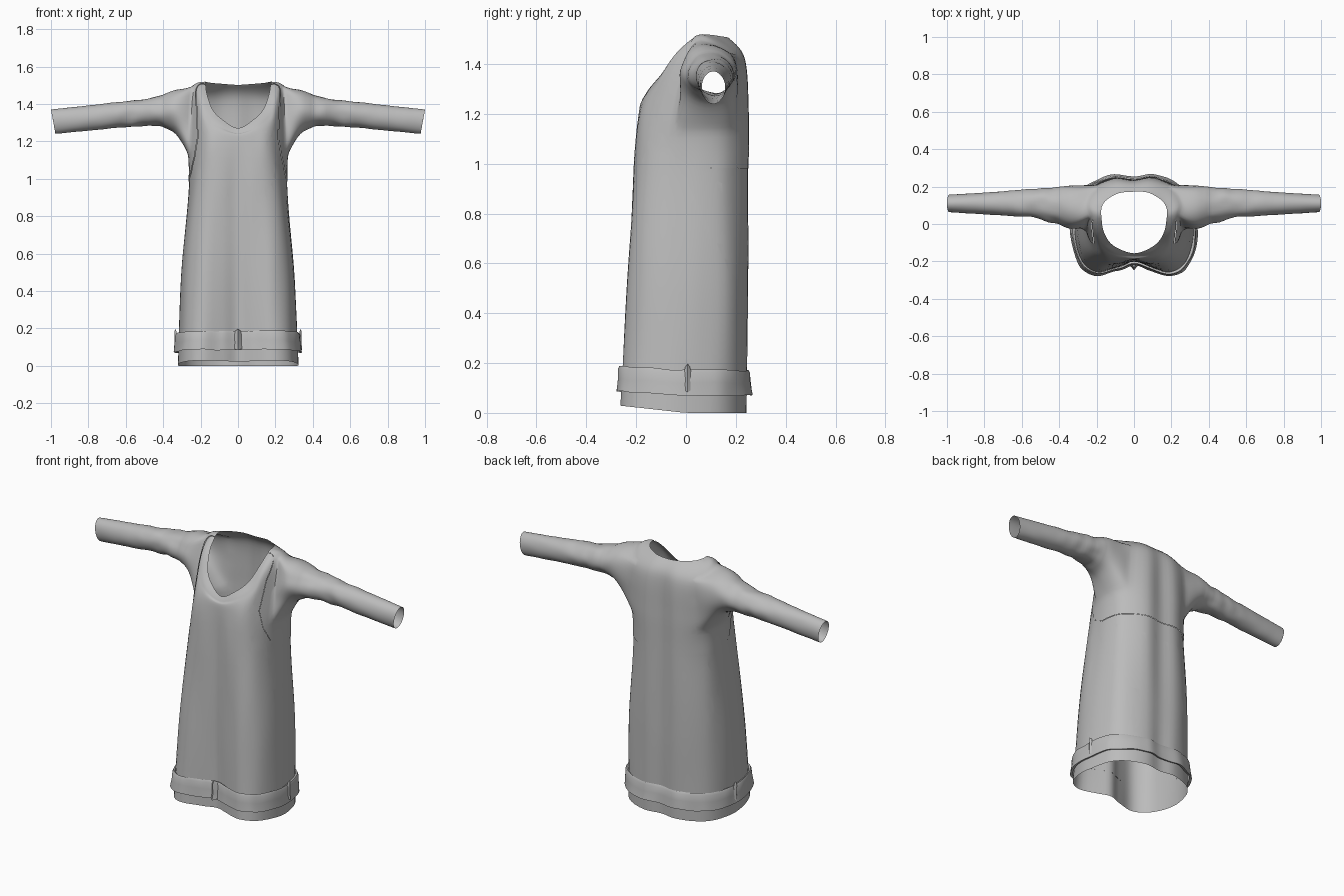
import bpy
import bmesh
import math
from mathutils import Vector, noise

cube = bpy.data.objects.get("Cube")
if cube:
    bpy.data.objects.remove(cube, do_unlink=True)

cloth = bpy.data.materials.new("grey cloth")
cloth.use_nodes = True
GREY = (0.5, 0.5, 0.5, 1)
cloth.diffuse_color = GREY
cloth.node_tree.nodes["Principled BSDF"].inputs["Base Color"].default_value = GREY


def spline(p0, p1, p2, p3, t):
    """Catmull-Rom between p1 and p2."""
    return 0.5 * (2 * p1 + (p2 - p0) * t + (2 * p0 - 5 * p1 + 4 * p2 - p3) * t * t
                  + (3 * p1 - p0 - 3 * p2 + p3) * t ** 3)


def closed_at(points, t):
    i, n = int(t), len(points)
    return spline(*(points[(i + k) % n] for k in (-1, 0, 1, 2)), t - i)


def open_at(points, t):
    i, n = min(int(t), len(points) - 2), len(points) - 1
    return spline(*(points[max(0, min(n, i + k))] for k in (-1, 0, 1, 2)), t - i)


def section(half, z=None):
    """Closed ring from a front-to-back half outline."""
    pts = [Vector(p) if z is None else Vector((*p, z)) for p in half]
    return pts + [Vector((-p.x, p.y, p.z)) for p in pts[-2:0:-1]]


def make_object(name, bm):
    mesh = bpy.data.meshes.new(name)
    bm.to_mesh(mesh)
    mesh.materials.append(cloth)
    ob = bpy.data.objects.new(name, mesh)
    bpy.context.collection.objects.link(ob)
    bpy.ops.object.select_all(action="DESELECT")
    ob.select_set(True)
    bpy.context.view_layer.objects.active = ob
    bpy.ops.object.shade_smooth_by_angle(angle=math.radians(50))
    return ob


def bridge(bm, low, high):
    n = len(low)
    return [bm.faces.new((low[j], low[(j + 1) % n], high[(j + 1) % n], high[j]))
            for j in range(n)]


# Key cross-sections of the gown, hem to neckline
hem = section([(0, -.2), (.08, -.23), (.19, -.262), (.28, -.21), (.32, -.08),
               (.31, .06), (.25, .18), (.11, .24), (0, .23)], 0)
waist = section([(0, -.195), (.08, -.21), (.16, -.2), (.22, -.15), (.255, -.05),
                 (.26, .07), (.23, .17), (.11, .245), (0, .235)], .97)
chest = section([(0, -.185), (.08, -.185), (.15, -.175), (.2, -.13), (.25, -.03),
                 (.265, .08), (.23, .18), (.11, .245), (0, .235)], 1.21)
shoulder = section([(0, -.17, 1.245), (.1, -.155, 1.285), (.17, -.11, 1.34),
                    (.21, -.05, 1.42), (.235, .04, 1.48), (.26, .11, 1.46),
                    (.21, .19, 1.42), (.1, .23, 1.42), (0, .225, 1.42)])
neck = section([(0, -.155, 1.27), (.08, -.13, 1.315), (.135, -.09, 1.37),
                (.165, -.03, 1.45), (.175, .04, 1.51), (.17, .09, 1.515),
                (.14, .13, 1.51), (.08, .165, 1.505), (0, .17, 1.5)])
thigh = []
for a, b in zip(hem, waist):
    p = (a + b) / 2
    thigh.append(Vector((p.x * 1.04, p.y * 1.02, p.z)))
KEYS = [hem, thigh, waist, chest, shoulder, neck]
COLS, SUB = 64, 8


def gown_point(u, v):
    p = open_at([closed_at(ring, u) for ring in KEYS], v)
    fold = noise.noise(Vector((p.x * 9, p.y * 9, p.z * 2)))
    out = Vector((p.x, p.y, 0)).normalized()
    p += out * fold * .005
    p.z += max(0, -p.y) * .11 * max(0, 1 - v)   # hem rises at the front
    return p


# Gown body, leaving two armholes
bm = bmesh.new()
rows = [[bm.verts.new(gown_point(j / 4, i / SUB)) for j in range(COLS)]
        for i in range(SUB * (len(KEYS) - 1) + 1)]
BOTTOM, TOP = 21, 33
ARMHOLES = {1: (16, 25), -1: (39, 48)}
for i in range(len(rows) - 1):
    for j in range(COLS):
        if BOTTOM <= i < TOP and any(a <= j < b for a, b in ARMHOLES.values()):
            continue
        k = (j + 1) % COLS
        bm.faces.new((rows[i][j], rows[i][k], rows[i + 1][k], rows[i + 1][j]))

# Sleeves: x, centre y, half depth, low z, high z
STATIONS = [(.33, .09, .115, 1.24, 1.475), (.42, .1, .095, 1.28, 1.445),
            (.53, .11, .078, 1.282, 1.42), (.65, .11, .068, 1.272, 1.41),
            (.82, .11, .057, 1.255, 1.39), (1, .11, .047, 1.24, 1.37)]
for side, (left, right) in ARMHOLES.items():
    loop = ([(BOTTOM, j) for j in range(left, right)]
            + [(i, right) for i in range(BOTTOM, TOP)]
            + [(TOP, j) for j in range(right, left, -1)]
            + [(i, left) for i in range(TOP, BOTTOM, -1)])
    root = [rows[i][j] for i, j in loop]
    rails = []
    for vert, (i, j) in zip(root, loop):
        ang = math.atan2((2 * i - BOTTOM - TOP) / (TOP - BOTTOM),
                         (2 * j - left - right) / (right - left))
        c, s = math.cos(ang), math.sin(ang)
        rail = [vert.co.copy()]
        for x, cy, depth, low, high in STATIONS:
            slant = .012 * (s - 1) if x == 1 else 0
            rail.append(Vector((side * (x + slant), cy + side * depth * c,
                                (low + high) / 2 + s * (high - low) / 2)))
        rails.append(rail)
    prev, steps = root, 6
    for k in range(1, len(STATIONS) * steps + 1):
        ring = []
        for rail in rails:
            p = open_at(rail, k / steps)
            x = abs(p.x)
            crumple = .009 * max(0, 1 - abs(x - .45) / .3) + .002
            out = Vector((0, p.y - .11, p.z - 1.34)).normalized()
            p += out * crumple * noise.noise(Vector((x * 14, p.y * 16, p.z * 16)))
            ring.append(bm.verts.new(p))
        bridge(bm, prev, ring)
        prev = ring

# Relax the armhole transition
soft = [v for v in bm.verts if .2 < abs(v.co.x) < .4 and v.co.z > 1.02 and not v.is_boundary]
for _ in range(3):
    bmesh.ops.smooth_vert(bm, verts=soft, factor=.5, use_axis_x=True,
                          use_axis_y=True, use_axis_z=True)

# Cut the yoke seam with planes along a convex outline in y and z
SEAM = [(.3, .98), (.03, .985), (-.05, 1.03), (-.095, 1.12), (-.105, 1.22),
        (-.05, 1.38), (.05, 1.53)]
planes = []
for (y0, z0), (y1, z1) in zip(SEAM, SEAM[1:]):
    point, normal = Vector((0, y0, z0)), Vector((0, z1 - z0, y0 - y1)).normalized()
    planes.append((point, normal))
    bmesh.ops.bisect_plane(bm, geom=bm.verts[:] + bm.edges[:] + bm.faces[:],
                           dist=1e-5, plane_co=point, plane_no=normal)


def in_yoke(face):
    c = face.calc_center_median()
    return all((c - p).dot(n) > 0 for p, n in planes)


bm.normal_update()
for name, keep in (("gown_body", False), ("yoke_and_sleeves", True)):
    part = bm.copy()
    bmesh.ops.delete(part, geom=[f for f in part.faces if in_yoke(f) != keep],
                     context="FACES")
    if keep:
        part.normal_update()
        for v in part.verts:
            v.co += v.normal * .003 * (abs(v.co.x) < .4)
    make_object(name, part)
    part.free()
bm.free()

# Turned-up hem band: outward offset, height
BAND = [(-.004, .165), (.008, .172), (.014, .16), (.016, .12), (.022, .07), (.006, .075)]
bm = bmesh.new()
prev = None
for off, z in BAND:
    ring = []
    for j in range(COLS * 2):
        p = gown_point(j / 8, .2)
        out = Vector((p.x, p.y, 0)).normalized()
        ripple = noise.noise(Vector((p.x * 12, p.y * 12, z * 8)))
        p += out * (off + .007 * ripple * (off > 0))
        p.z = z + .006 * ripple + max(0, -p.y) * .06
        ring.append(bm.verts.new(p))
    if prev:
        bridge(bm, ring, prev)
    prev = ring
make_object("hem_band", bm)
bm.free()

# Gathered pleats on the band: front centre and both sides
for name, u, width, reach in (("front_pleat", 0, .032, .035), ("left_pleat", 4.6, .018, .014),
                              ("right_pleat", 11.4, .018, .014)):
    base = gown_point(u, .2)
    out = Vector((base.x, base.y, 0)).normalized()
    across = Vector((-out.y, out.x, 0))
    bm = bmesh.new()
    prev = None
    for z, grow in ((.185, .5), (.165, .8), (.13, .75), (.095, 1)):
        line = []
        for k in range(-4, 5):
            t = k / 4
            p = base + across * t * width * grow + out * (.012 + reach * grow * (1 - abs(t)))
            p.z = z + .012 * (1 - abs(t)) * (1 if z > .15 else -1)
            line.append(bm.verts.new(p))
        if prev:
            for k in range(8):
                bm.faces.new((line[k], line[k + 1], prev[k + 1], prev[k]))
        prev = line
    make_object(name, bm)
    bm.free()
